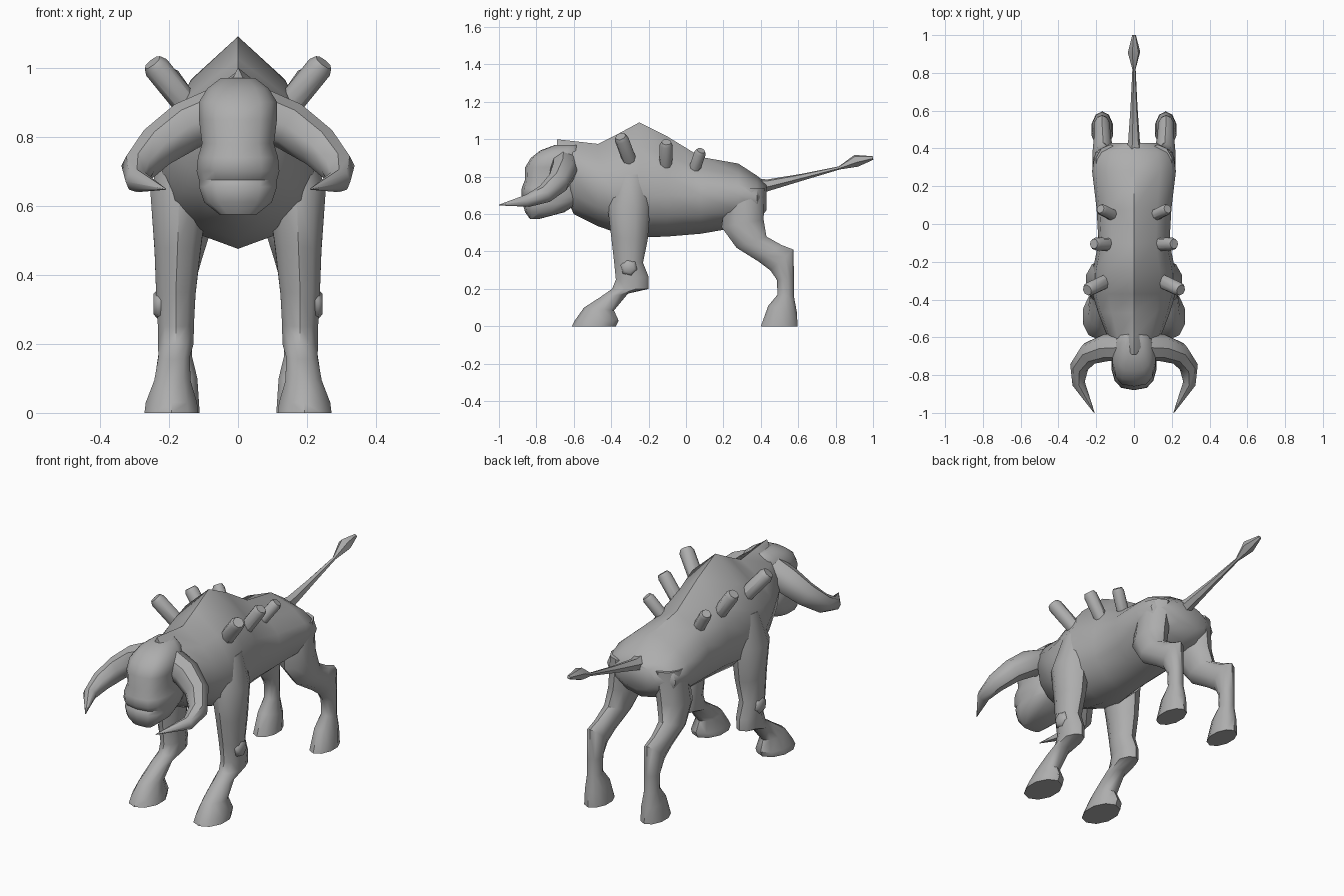
import bpy, bmesh, math
from mathutils import Vector

hide = bpy.data.materials.new("grey_hide")
hide.diffuse_color = (0.42, 0.42, 0.42, 1)


def loft(name, rings, mirror=False, angle=45):
    """Skin a list of equal-sized point rings, cap both ends, shade smooth."""
    bm = bmesh.new()
    loops = [[bm.verts.new(p) for p in ring] for ring in rings]
    n = len(loops[0])
    for a, b in zip(loops, loops[1:]):
        for i in range(n):
            j = (i + 1) % n
            bm.faces.new((a[i], a[j], b[j], b[i]))
    bm.faces.new(loops[0][::-1])
    bm.faces.new(loops[-1])
    if mirror:
        geom = bmesh.ops.duplicate(bm, geom=bm.verts[:] + bm.edges[:] + bm.faces[:])["geom"]
        for v in geom:
            if isinstance(v, bmesh.types.BMVert):
                v.co.x *= -1
    bmesh.ops.recalc_face_normals(bm, faces=bm.faces[:])
    mesh = bpy.data.meshes.new(name)
    bm.to_mesh(mesh)
    bm.free()
    mesh.materials.append(hide)
    ob = bpy.data.objects.new(name, mesh)
    bpy.context.collection.objects.link(ob)
    bpy.ops.object.select_all(action='DESELECT')
    ob.select_set(True)
    bpy.context.view_layer.objects.active = ob
    bpy.ops.object.shade_smooth_by_angle(angle=math.radians(angle))
    return ob


def body_ring(y, top, bottom, w, mid):
    """Cross-section with a ridged back and a keeled belly."""
    up, down = top - mid, mid - bottom
    half = [(0.62 * w, top - 0.32 * up), (0.92 * w, top - 0.66 * up), (w, mid),
            (0.88 * w, mid - 0.5 * down), (0.5 * w, mid - 0.82 * down)]
    right = [(x, y, z) for x, z in half]
    left = [(-x, y, z) for x, z in reversed(half)]
    return [(0, y, top)] + right + [(0, y, bottom)] + left


def leg_ring(fy, fz, by, bz, cx, rx, n=10):
    """Slanted oval between a front point and a back point."""
    ring = []
    for i in range(n):
        a = 2 * math.pi * i / n
        t = 0.5 + 0.5 * math.cos(a)
        ring.append((cx + rx * math.sin(a), by + (fy - by) * t, bz + (fz - bz) * t))
    return ring


def tube(name, path, n=8, mirror=False, angle=45):
    """Round tube along points (x, y, z, radius)."""
    pts = [Vector(p[:3]) for p in path]
    rings, prev = [], None
    for i, p in enumerate(pts):
        d = (pts[min(i + 1, len(pts) - 1)] - pts[max(i - 1, 0)]).normalized()
        if prev is None:
            u = d.orthogonal().normalized()
        else:
            u = prev.rotation_difference(d) @ u
        prev = d
        v = d.cross(u)
        rings.append([p + path[i][3] * (u * math.cos(2 * math.pi * k / n)
                      + v * math.sin(2 * math.pi * k / n)) for k in range(n)])
    return loft(name, rings, mirror, angle)


# Body: crest, hump, back and rump
loft("body", [body_ring(*s) for s in (
    (-0.69, 1.0, 0.80, 0.02, 0.92), (-0.60, 0.99, 0.60, 0.14, 0.80),
    (-0.47, 0.975, 0.535, 0.19, 0.74), (-0.37, 1.025, 0.50, 0.22, 0.70),
    (-0.25, 1.09, 0.475, 0.22, 0.70), (-0.10, 1.015, 0.48, 0.188, 0.70),
    (0.08, 0.905, 0.495, 0.198, 0.70), (0.28, 0.87, 0.53, 0.222, 0.70),
    (0.38, 0.805, 0.56, 0.205, 0.69), (0.43, 0.765, 0.62, 0.12, 0.69))])

# Head: horizontal boxy ovals with brow, muzzle, lip crease and jaw
head = []
for z, front, back, w in ((0.575, -0.835, -0.78, 0.055), (0.61, -0.86, -0.65, 0.10),
                          (0.655, -0.873, -0.58, 0.115), (0.675, -0.862, -0.56, 0.115),
                          (0.70, -0.88, -0.56, 0.122), (0.74, -0.878, -0.56, 0.118),
                          (0.78, -0.862, -0.56, 0.106), (0.85, -0.86, -0.56, 0.115),
                          (0.90, -0.83, -0.56, 0.115), (0.94, -0.78, -0.56, 0.09),
                          (0.97, -0.70, -0.58, 0.05)):
    ring = []
    for i in range(14):
        a = 2 * math.pi * i / 14
        c, s = math.cos(a), math.sin(a)
        x = w * math.copysign(abs(s) ** 0.7, s)
        y = (front + back) / 2 + (front - back) / 2 * math.copysign(abs(c) ** 0.8, c)
        ring.append((x, y, z))
    head.append(ring)
loft("head", head)

# Horns sweep outward, down and then forward to a point
tube("horns", [(0.04, -0.65, 0.875, 0.075), (0.15, -0.655, 0.83, 0.072),
               (0.235, -0.685, 0.77, 0.062), (0.29, -0.755, 0.708, 0.050),
               (0.293, -0.845, 0.672, 0.034), (0.21, -1.0, 0.648, 0.002)], mirror=True)

# Legs
loft("front_legs", [leg_ring(*s) for s in (
    (-0.38, 0.80, -0.20, 0.82, 0.14, 0.07), (-0.42, 0.64, -0.19, 0.64, 0.17, 0.088),
    (-0.40, 0.48, -0.205, 0.46, 0.175, 0.070), (-0.385, 0.35, -0.23, 0.34, 0.18, 0.060),
    (-0.375, 0.25, -0.20, 0.265, 0.18, 0.055), (-0.395, 0.20, -0.20, 0.20, 0.18, 0.054),
    (-0.46, 0.155, -0.31, 0.175, 0.185, 0.048), (-0.545, 0.10, -0.385, 0.085, 0.19, 0.055),
    (-0.595, 0.03, -0.36, 0.03, 0.193, 0.078), (-0.61, 0, -0.375, 0, 0.193, 0.082))], True)
loft("hind_legs", [leg_ring(*s) for s in (
    (0.22, 0.74, 0.42, 0.74, 0.125, 0.08), (0.19, 0.53, 0.415, 0.57, 0.145, 0.075),
    (0.27, 0.42, 0.43, 0.48, 0.163, 0.060), (0.39, 0.345, 0.51, 0.435, 0.168, 0.046),
    (0.45, 0.30, 0.575, 0.41, 0.17, 0.045), (0.485, 0.25, 0.577, 0.25, 0.17, 0.038),
    (0.49, 0.17, 0.577, 0.16, 0.17, 0.038), (0.44, 0.11, 0.592, 0.08, 0.168, 0.053),
    (0.40, 0, 0.597, 0, 0.168, 0.060))], True)

# Knobs on the outside of the front knees
tube("knee_knobs", [(0.19, -0.305, 0.315, 0.048), (0.232, -0.305, 0.315, 0.046),
                    (0.245, -0.305, 0.315, 0.030)], 6, True)

# Three pairs of blunt back spikes
for i, (base, tip, r) in enumerate((((0.13, -0.295, 0.87), (0.248, -0.35, 1.015), 0.038),
                                    ((0.11, -0.11, 0.84), (0.212, -0.105, 0.985), 0.035),
                                    ((0.09, 0.035, 0.81), (0.178, 0.08, 0.94), 0.031))):
    a, b = Vector(base), Vector(tip)
    c = a.lerp(b, 0.9)
    tube("back_spikes_%d" % (i + 1), [(*a, r), (*c, r), (*b, r * 0.75)], 8, True)

# Tail with a diamond tuft
tube("tail", [(0, 0.36, 0.745, 0.05), (0, 0.44, 0.755, 0.032), (0, 0.62, 0.797, 0.019),
              (0, 0.82, 0.847, 0.009), (0, 0.91, 0.885, 0.034), (0, 1.0, 0.90, 0.010)], 6)
